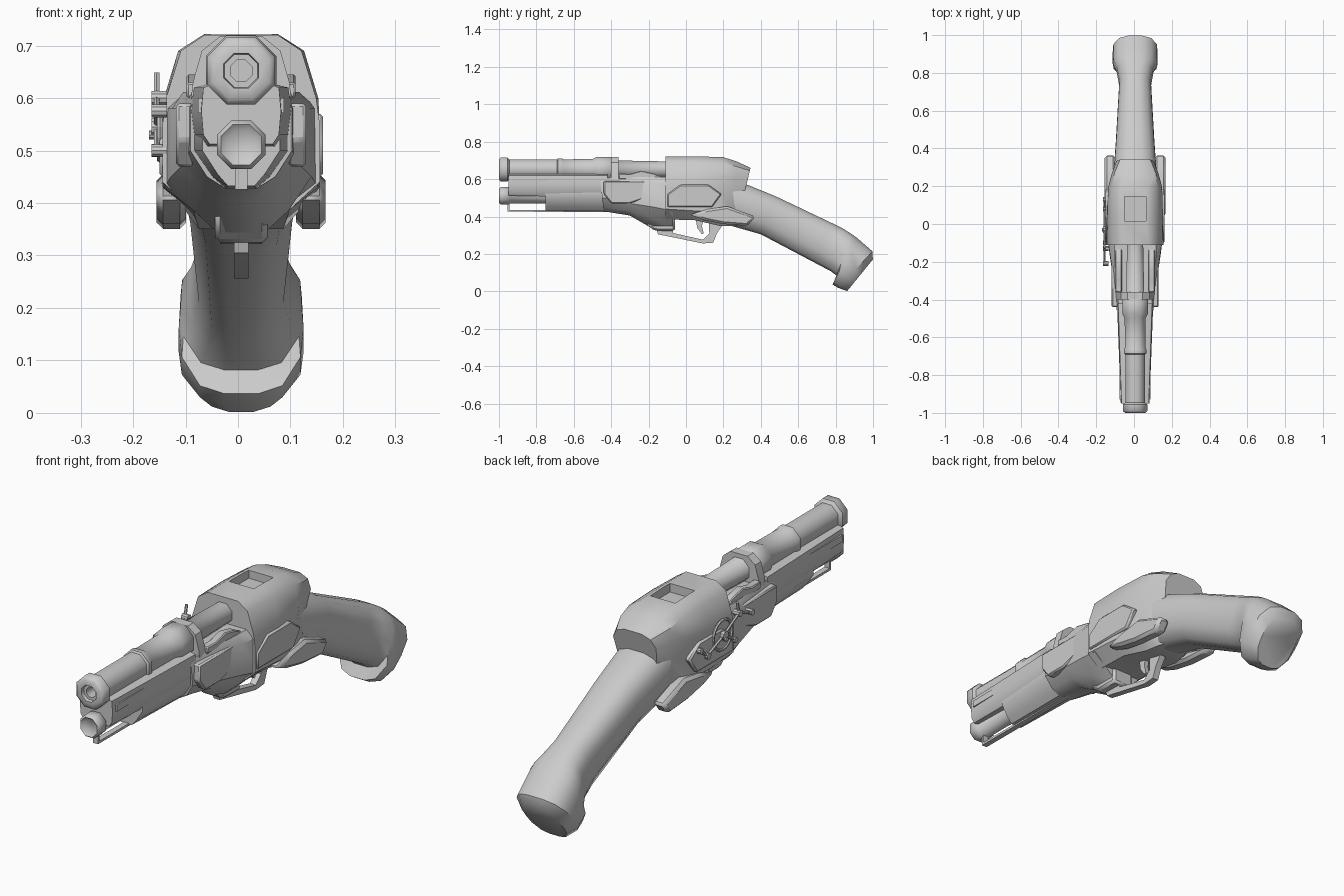
import bpy, bmesh, math
from mathutils import Vector

if "Cube" in bpy.data.objects:
    bpy.data.objects.remove(bpy.data.objects["Cube"])

CX = 0.006  # centre line of the body


def finish(name, bm, angle=35):
    bmesh.ops.remove_doubles(bm, verts=bm.verts, dist=1e-5)
    bmesh.ops.recalc_face_normals(bm, faces=bm.faces)
    me = bpy.data.meshes.new(name)
    bm.to_mesh(me)
    bm.free()
    ob = bpy.data.objects.new(name, me)
    bpy.context.collection.objects.link(ob)
    bpy.ops.object.select_all(action='DESELECT')
    ob.select_set(True)
    bpy.context.view_layer.objects.active = ob
    bpy.ops.object.shade_smooth_by_angle(angle=math.radians(angle))
    return ob


def skin(name, rings, angle=35):
    """Bridge closed rings of points and cap both ends."""
    bm = bmesh.new()
    vs = [[bm.verts.new(p) for p in r] for r in rings]
    n = len(vs[0])
    for a, b in zip(vs, vs[1:]):
        for i in range(n):
            j = (i + 1) % n
            bm.faces.new((a[i], a[j], b[j], b[i]))
    bm.faces.new(vs[0])
    bm.faces.new(vs[-1])
    return finish(name, bm, angle)


def hull_loft(name, sections, angle=35):
    """Sections: (y_top, y_bottom, half outline [(x, z)...] from top to bottom)."""
    rings = []
    for y0, y1, half in sections:
        z0, z1 = half[0][1], half[-1][1]
        pts = [(x, y0 + (y1 - y0) * (z0 - z) / (z0 - z1), z) for x, z in half]
        rings.append([(CX + x, y, z) for x, y, z in pts] +
                     [(CX - x, y, z) for x, y, z in reversed(pts)])
    return skin(name, rings, angle)


def plate(name, outline, x0, x1, bevel=0.0):
    """Side outline (y, z) extruded from x0 to x1."""
    ob = skin(name, [[(CX + x, y, z) for y, z in outline] for x in (x0, x1)], 30)
    if bevel:
        m = ob.modifiers.new("bevel", 'BEVEL')
        m.width, m.segments = bevel, 1
    return ob


def both_sides(name, outline, x0, x1, bevel=0.0):
    for side, s in (("right", 1), ("left", -1)):
        plate(side + "_" + name, outline, s * x0, s * x1, bevel)


def lathe(name, z, profile, n=8, angle=50):
    """Tube along y from (y, radius) pairs."""
    rings = []
    for y, r in profile:
        rings.append([(CX + r * math.cos(2 * math.pi * (i + .5) / n), y,
                       z + r * math.sin(2 * math.pi * (i + .5) / n)) for i in range(n)])
    return skin(name, rings, angle)


# upper barrel with muzzle ring and bands
lathe("upper_barrel", 0.652, [
    (-.90, .02), (-.90, .022), (-.985, .022), (-.985, .034), (-1, .036), (-1, .058), (-.99, .070),
    (-.955, .070), (-.945, .056), (-.69, .056), (-.685, .064), (-.665, .064),
    (-.655, .058), (-.50, .060), (-.475, .073), (-.40, .073), (-.38, .052), (-.10, .046)])
# lower tube
lathe("lower_tube", 0.511, [(-.99, .03), (-1, .042), (-.99, .05), (-.95, .05), (-.945, .044), (-.6, .044)])

# fore-end shells
hull_loft("fore_end_upper", [
    (-.95, -.95, [(.05, .628), (.072, .62), (.076, .575), (.072, .53), (.06, .512)]),
    (-.42, -.42, [(.06, .628), (.09, .62), (.096, .575), (.09, .53), (.07, .50)])])
hull_loft("fore_end_lower", [
    (-.75, -.75, [(.074, .53), (.074, .50), (.045, .455), (.025, .432)]),
    (-.42, -.42, [(.09, .53), (.09, .50), (.055, .45), (.03, .428)])])
both_sides("fore_end_strip", [(-.93, .572), (-.93, .60), (-.45, .605), (-.45, .572)], .06, .082)

# strap that ties barrel to frame
hull_loft("barrel_strap", [
    (y, y, [(.04, .718), (.075, .69), (.092, .63), (.1, .56)]) for y in (-.40, -.36)])

# lower frame
hull_loft("frame", [
    (-.46, -.44, [(.085, .605), (.097, .58), (.097, .50), (.065, .45), (.03, .428)]),
    (-.30, -.30, [(.100, .612), (.114, .58), (.114, .47), (.08, .43), (.03, .405)]),
    (-.17, -.17, [(.110, .612), (.132, .58), (.134, .45), (.09, .385), (.03, .33)]),
    (-.07, -.07, [(.110, .612), (.145, .58), (.147, .43), (.09, .385), (.03, .33)])])
both_sides("top_rail", [(-.36, .60), (-.36, .63), (-.30, .628), (-.24, .645), (-.17, .63), (-.11, .60)],
           .07, .104, .004)
both_sides("frame_panel", [(-.44, .52), (-.44, .59), (-.12, .59), (-.10, .50), (-.24, .49), (-.30, .47),
                           (-.40, .47)], .09, .124, .006)

# main receiver
receiver = hull_loft("receiver", [
    (-.11, -.11, [(.07, .72), (.115, .69), (.143, .60), (.15, .55), (.15, .44), (.09, .385)]),
    (.05, .05, [(.07, .722), (.12, .69), (.147, .60), (.15, .55), (.15, .43), (.09, .38)]),
    (.20, .18, [(.07, .717), (.118, .685), (.143, .61), (.135, .54), (.14, .43), (.08, .35)]),
    (.27, .24, [(.062, .695), (.11, .668), (.125, .61), (.108, .53), (.125, .42), (.07, .35)]),
    (.345, .27, [(.04, .66), (.08, .645), (.1, .61), (.09, .53), (.1, .42), (.06, .35)])], 40)

# rear sight recess cut into the receiver top
bpy.ops.mesh.primitive_cube_add(size=1, location=(CX, .08, .72))
cutter = bpy.context.object
cutter.name = "recess_cutter"
cutter.scale = (.115, .13, .07)
cutter.hide_render = True
cut = receiver.modifiers.new("recess", 'BOOLEAN')
cut.operation, cut.object, cut.solver = 'DIFFERENCE', cutter, 'EXACT'
bpy.context.view_layer.objects.active = receiver
bpy.ops.object.modifier_apply(modifier=cut.name)
bpy.data.objects.remove(cutter)

# flared fins and raised panels on the flanks
both_sides("rear_fin", [(.02, .41), (.12, .44), (.22, .455), (.37, .40), (.33, .35), (.20, .36), (.10, .38)],
           .105, .161, .012)
both_sides("side_panel", [(-.10, .45), (-.10, .52), (-.03, .57), (.12, .57), (.19, .52), (.14, .45)],
           .13, .156, .006)


# grip and pommel: (top y, z, bottom y, z, half width)
grip = [(.22, .61, .16, .37, .115), (.34, .565, .26, .345, .112), (.48, .508, .40, .305, .102),
        (.78, .365, .69, .152, .085), (.84, .335, .775, .107, .098), (.88, .31, .808, .082, .116),
        (.915, .285, .783, .037, .119), (.997, .214, .815, .018, .119), (.999, .17, .862, .002, .085)]
shape = [(.32, 1), (.72, .93), (.97, .75), (1, .5), (.95, .28), (.66, .06), (.28, 0)]
rings = []
for ty, tz, by, bz, w in grip:
    half = [(w * fx, by + (ty - by) * t, bz + (tz - bz) * t) for fx, t in shape]
    rings.append([(CX + x, y, z) for x, y, z in half] + [(CX - x, y, z) for x, y, z in reversed(half)])
skin("grip", rings, 42)

# trigger guard, trigger and the rod under the muzzle
plate("trigger_guard", [(-.16, .335), (-.15, .305), (.09, .256), (.145, .26), (.165, .31), (.20, .36),
                        (.12, .39), (.125, .31), (.09, .276), (-.07, .312), (-.07, .335)], -.014, .014)
plate("trigger", [(.05, .40), (.06, .34), (.085, .305), (.095, .31), (.085, .35), (.10, .40)], -.01, .01)
plate("under_rod", [(-.955, .472), (-.955, .426), (-.40, .424), (-.40, .434), (-.945, .436), (-.945, .472)],
      -.012, .012)
plate("keel", [(-.24, .38), (-.17, .325), (-.06, .322), (-.06, .40)], -.05, .05, .01)

# clockwork on the left flank: ring, arms and knobs
bpy.ops.mesh.primitive_torus_add(location=(CX - .155, -.03, .545), rotation=(0, math.pi / 2, 0),
                                 major_radius=.062, minor_radius=.006, major_segments=20, minor_segments=6)
bpy.context.object.name = "dial_ring"


def knob(name, y, z, r, x=-.15, depth=.03):
    bpy.ops.mesh.primitive_cylinder_add(vertices=10, radius=r, depth=depth, location=(x, y, z),
                                        rotation=(0, math.pi / 2, 0))
    bpy.context.object.name = name


def arm(name, a, b, x=-.155, r=.006):
    p, q = Vector((x, *a)), Vector((x, *b))
    bpy.ops.mesh.primitive_cylinder_add(vertices=6, radius=r, depth=(q - p).length, location=(p + q) / 2)
    bpy.context.object.name = name
    bpy.context.object.rotation_euler = (q - p).to_track_quat('Z', 'Y').to_euler()


arms = [((-.03, .545), (-.13, .60)), ((-.13, .60), (-.12, .648)), ((-.13, .60), (-.21, .575)),
        ((-.03, .545), (.08, .50)), ((-.03, .545), (-.10, .50)), ((.08, .50), (.13, .54))]
for i, (a, b) in enumerate(arms):
    arm("linkage_%d" % i, a, b)
for i, (y, z, r) in enumerate([(-.03, .545, .018), (-.13, .60, .014), (-.21, .575, .013), (.08, .50, .013),
                               (-.10, .50, .012), (.13, .54, .012)]):
    knob("linkage_knob_%d" % i, y, z, r)
knob("centre_pin", -.03, .53, .009, -.162, .016)
